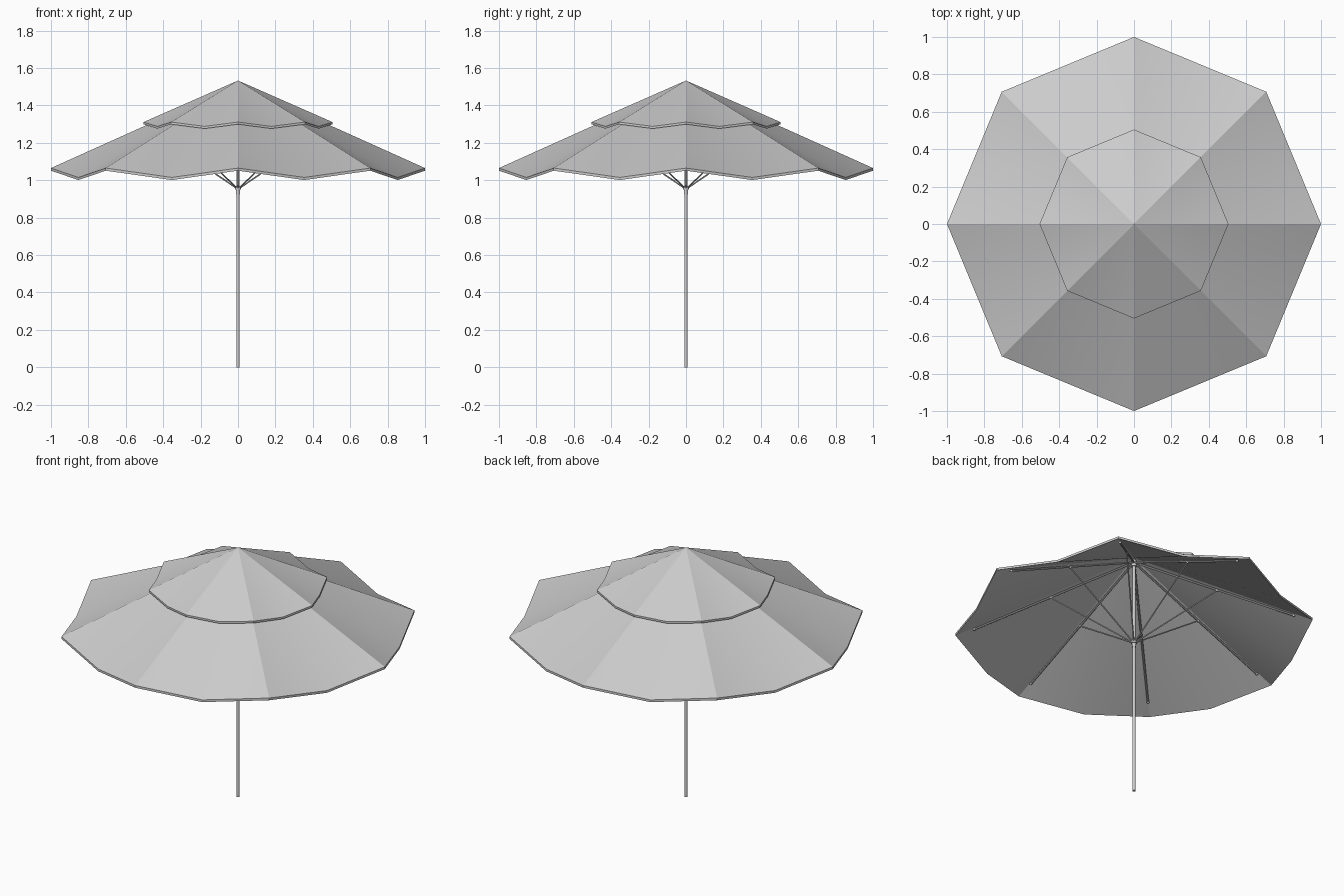
import bpy
from math import cos, sin, pi, radians
from mathutils import Vector

if "Cube" in bpy.data.objects:
    bpy.data.objects.remove(bpy.data.objects["Cube"])


def finish(obj, angle=30):
    bpy.ops.object.select_all(action='DESELECT')
    obj.select_set(True)
    bpy.context.view_layer.objects.active = obj
    bpy.ops.object.shade_smooth_by_angle(angle=radians(angle))


def canopy(name, radius, apex, corner, middle, thick):
    """Eight-sided cloth whose panels sag between the ribs."""
    n = 16
    verts, faces = [], []
    for drop in (0, thick):
        verts.append((0, 0, apex - drop))
        for i in range(n):
            a = 2 * pi * i / n
            low = i % 2
            r = radius * cos(pi / 8) if low else radius
            verts.append((r * cos(a), r * sin(a), (middle if low else corner) - drop))
    o = n + 1
    for i in range(n):
        p, q = i + 1, (i + 1) % n + 1
        faces += [(0, p, q), (o, o + q, o + p), (p, o + p, o + q, q)]
    mesh = bpy.data.meshes.new(name)
    mesh.from_pydata(verts, [], faces)
    mesh.update()
    obj = bpy.data.objects.new(name, mesh)
    bpy.context.collection.objects.link(obj)
    finish(obj)


def rod(name, start, end, radius, sides=12):
    a, b = Vector(start), Vector(end)
    d = b - a
    bpy.ops.mesh.primitive_cylinder_add(vertices=sides, radius=radius,
                                        depth=d.length, location=(a + b) / 2)
    obj = bpy.context.object
    obj.name = name
    obj.rotation_euler = d.to_track_quat('Z', 'Y').to_euler()
    finish(obj, 40)


def ball(name, pos, radius):
    bpy.ops.mesh.primitive_uv_sphere_add(segments=10, ring_count=6,
                                         radius=radius, location=pos)
    bpy.context.object.name = name
    finish(bpy.context.object, 60)


# Cloth tiers
canopy("main_canopy", 1.0, 1.515, 1.065, 1.015, 0.014)
canopy("top_canopy", 0.505, 1.533, 1.311, 1.288, 0.012)

# Pole with upper hub and sliding runner
rod("pole", (0, 0, 0), (0, 0, 1.49), 0.009, 16)
rod("upper_hub", (0, 0, 1.445), (0, 0, 1.48), 0.015, 16)
rod("runner_sleeve", (0, 0, 0.925), (0, 0, 0.965), 0.012, 16)
rod("runner_collar", (0, 0, 0.95), (0, 0, 0.97), 0.017, 16)

# Ribs under each canopy corner, braced by struts from the runner
for i in range(8):
    c, s = cos(i * pi / 4), sin(i * pi / 4)

    def at(r, z):
        return (r * c, r * s, z)

    rod(f"rib_{i}", at(0.01, 1.468), at(0.895, 1.086), 0.006, 8)
    ball(f"rib_tip_{i}", at(0.895, 1.086), 0.008)
    rod(f"strut_{i}", at(0.014, 0.962), at(0.465, 1.268), 0.004, 8)
    ball(f"strut_joint_{i}", at(0.465, 1.268), 0.008)
